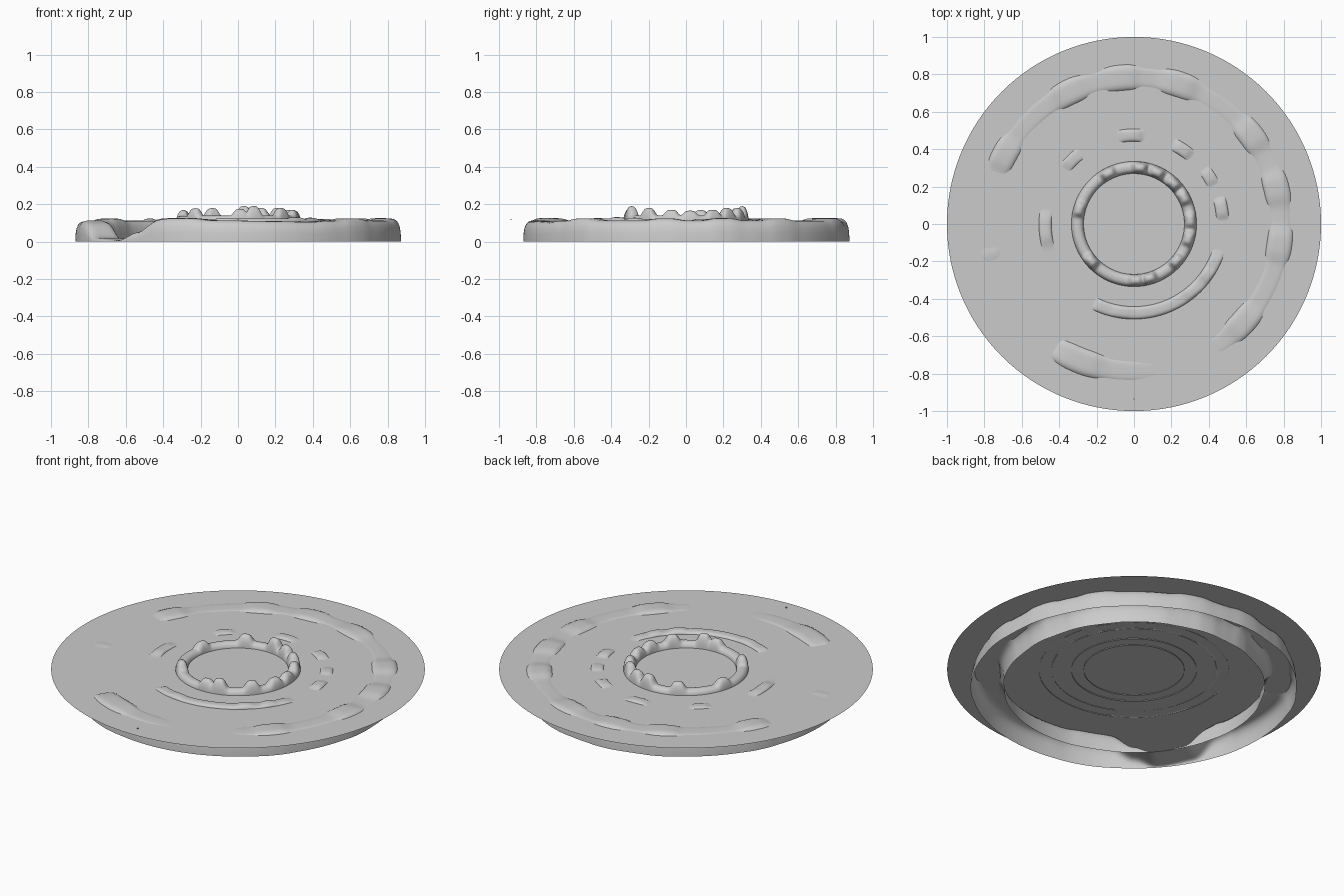
import bpy, bmesh, math

if "Cube" in bpy.data.objects:
    bpy.data.objects.remove(bpy.data.objects["Cube"])

DISC_Z = 0.11


def finish(bm, name, smooth=True):
    me = bpy.data.meshes.new(name)
    bm.normal_update()
    bm.to_mesh(me)
    bm.free()
    for p in me.polygons:
        p.use_smooth = smooth
    ob = bpy.data.objects.new(name, me)
    bpy.context.collection.objects.link(ob)
    return ob


def lerp_table(table, a):
    # smooth height lookup around the circle, table = [(degrees, height)...]
    pts = table + [(table[0][0] + 360, table[0][1])]
    while a < pts[0][0]:
        a += 360
    for (a0, h0), (a1, h1) in zip(pts, pts[1:]):
        if a0 <= a <= a1:
            t = (a - a0) / (a1 - a0)
            t = t * t * (3 - 2 * t)
            return h0 + (h1 - h0) * t
    return pts[-1][1]


def bump_sum(bumps, a):
    # strongest local mound at this angle, bumps = [(degrees, width, amount)...]
    best = 0
    for c, w, amt in bumps:
        d = (a - c + 180) % 360 - 180
        best = max(best, amt * math.exp(-(d / w) ** 4))
    return best


def bank(name, radius, half, z0, table, bumps, power, root, segs=240, rows=16, widen=0):
    # open-bottomed ring of earth with a domed section and varying crest height
    bm = bmesh.new()
    rings = []
    for i in range(segs):
        deg = 360 * i / segs
        a = math.radians(deg)
        b = bump_sum(bumps, deg)
        h = lerp_table(table, deg) + b - z0
        row = []
        for j in range(rows + 1):
            t = -math.cos(math.pi * j / rows)
            z = z0 + h * max(0, 1 - abs(t) ** power) ** (1 / root)
            r = radius + t * (half + widen * b)
            row.append(bm.verts.new((r * math.cos(a), r * math.sin(a), z)))
        rings.append(row)
    for i in range(segs):
        p, q = rings[i], rings[(i + 1) % segs]
        for j in range(rows):
            bm.faces.new((p[j], p[j + 1], q[j + 1], q[j]))
    return finish(bm, name)


# flat ground disc
bm = bmesh.new()
bmesh.ops.create_circle(bm, cap_ends=True, radius=1, segments=128)
bmesh.ops.translate(bm, verts=bm.verts, vec=(0, 0, DISC_Z))
finish(bm, "ground_disc", False)

# tall outer bank, with a gap at the front left
bank("outer_bank", 0.785, 0.085, 0.0,
     [(0, .113), (25, .113), (60, .1115), (75, .113), (120, .113), (150, .1115),
      (165, .107), (190, .109), (198, .1), (208, .02), (222, .008), (230, .05),
      (239, .112), (262, .114), (285, .109), (298, .105), (306, .112), (330, .113)],
     [(152, 6, .012), (116, 6, .012), (95, 6, .012), (72, 6.5, .012), (37, 6, .012),
      (14, 6, .012), (352, 6, .011), (318, 6.5, .012), (248, 9, .013), (194, 4, .006)],
     5, 2.5, widen=0.4)

# low middle bank, mostly just under the ground
bank("middle_bank", 0.475, 0.034, 0.107,
     [(0, .109), (140, .109), (180, .109), (190, .112), (215, .1095), (242, .109),
      (247, .121), (290, .124), (335, .12), (345, .109)],
     [(92, 7, .013), (57, 6, .013), (32, 5, .009), (10, 6, .013), (134, 6, .01),
      (183, 10, .012), (262, 5, .005), (310, 5, .008), (325, 4, .007)],
     3, 2)

# raised inner bank with knobs
bank("inner_bank", 0.302, 0.033, 0.105, [(0, .14), (180, .138)],
     [(a, 7, h) for a, h in ((4, .025), (28, .03), (46, .04), (66, .04), (84, .05),
                             (117, .04), (165, .03), (221, .04), (272, .035),
                             (286, .05), (319, .04), (345, .03))],
     2.4, 2)

# tiny marker near the front rim
bpy.ops.mesh.primitive_cube_add(size=0.006, location=(0, -0.935, 0.118))
bpy.context.object.name = "rim_marker"
